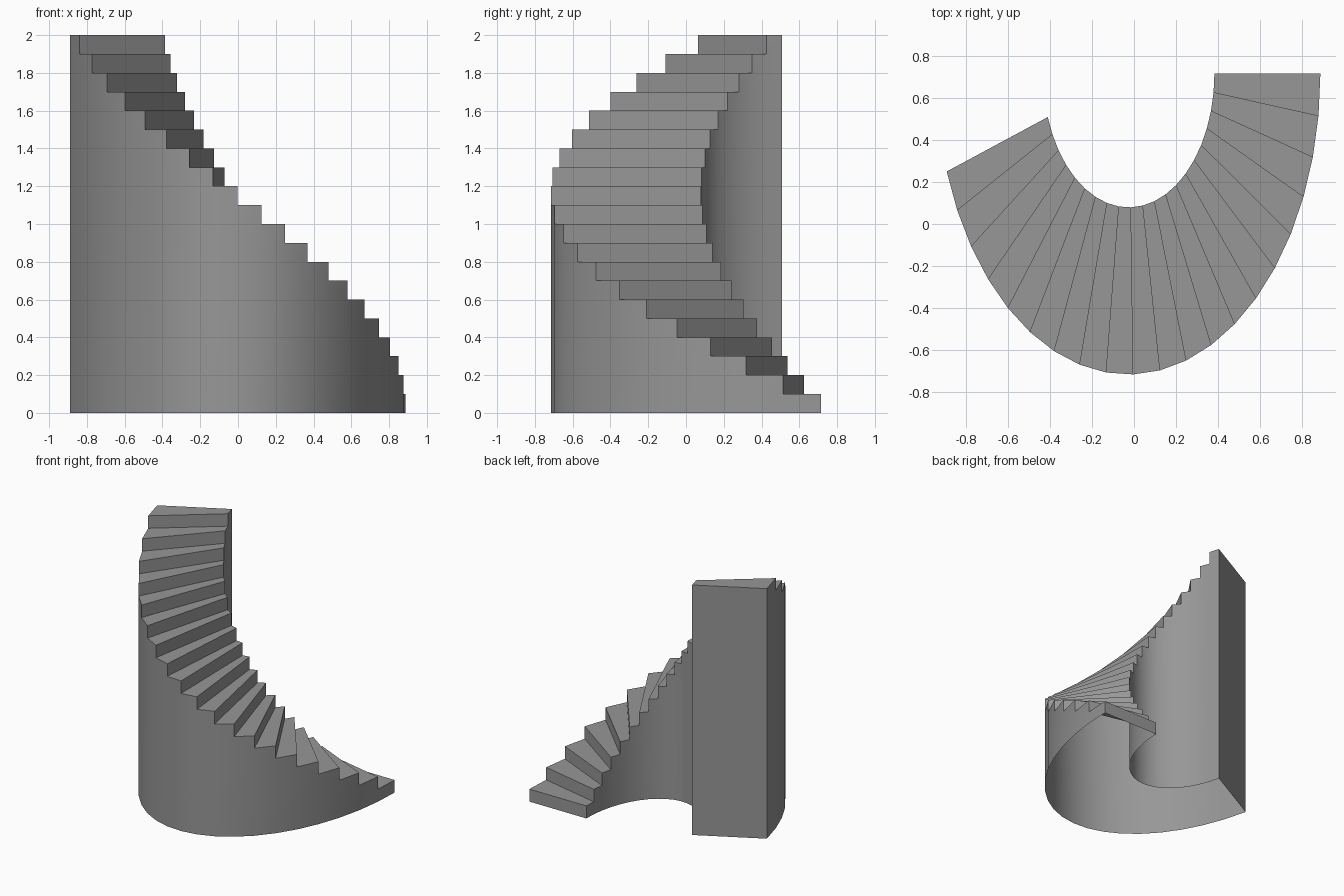
import bpy, bmesh
from math import sin, cos, radians

if "Cube" in bpy.data.objects:
    bpy.data.objects.remove(bpy.data.objects["Cube"])

STEPS = 20
RISE = 0.1
TURN = radians(161)          # sweep of the elliptical flight
CY = 0.715                   # both ellipses share this centre line
OUTER = (-0.027, 0.9125, 1.43)   # centre x, radius x, radius y
INNER = (-0.025, 0.407, 0.636)

bm = bmesh.new()
cache = {}


def v(ellipse, k, level):
    """Shared vertex on one ellipse at step line k and height level."""
    key = (ellipse, k, level)
    if key not in cache:
        a = TURN * k / STEPS
        cx, rx, ry = ellipse
        cache[key] = bm.verts.new((cx + rx * cos(a), CY - ry * sin(a), RISE * level))
    return cache[key]


for k in range(STEPS):
    h = k + 1
    # tread
    bm.faces.new([v(INNER, k, h), v(INNER, k + 1, h), v(OUTER, k + 1, h), v(OUTER, k, h)])
    # riser
    bm.faces.new([v(INNER, k, k), v(INNER, k, h), v(OUTER, k, h), v(OUTER, k, k)])
    # side walls down to the ground
    for e in (OUTER, INNER):
        if k > 0:
            bm.faces.new([v(e, k, 0), v(e, k + 1, 0), v(e, k + 1, h), v(e, k, k)])
        else:
            bm.faces.new([v(e, k, 0), v(e, k + 1, 0), v(e, k + 1, h)])
        bm.faces.new([v(e, k, k), v(e, k + 1, h), v(e, k, h)])

# tall end wall under the top step (underside is left open)
n = STEPS
bm.faces.new([v(INNER, n, 0), v(INNER, n, n), v(OUTER, n, n), v(OUTER, n, 0)])

bmesh.ops.recalc_face_normals(bm, faces=bm.faces)
me = bpy.data.meshes.new("curved_staircase")
bm.to_mesh(me)
bm.free()
stair = bpy.data.objects.new("curved_staircase", me)
bpy.context.collection.objects.link(stair)

# dark grey finish
mat = bpy.data.materials.new("dark_grey")
mat.diffuse_color = (0.31, 0.31, 0.31, 1)
mat.use_nodes = True
mat.node_tree.nodes["Principled BSDF"].inputs["Base Color"].default_value = mat.diffuse_color
me.materials.append(mat)

# smooth curved walls, sharp step edges
bpy.context.view_layer.objects.active = stair
stair.select_set(True)
bpy.ops.object.shade_smooth_by_angle(angle=radians(30))
